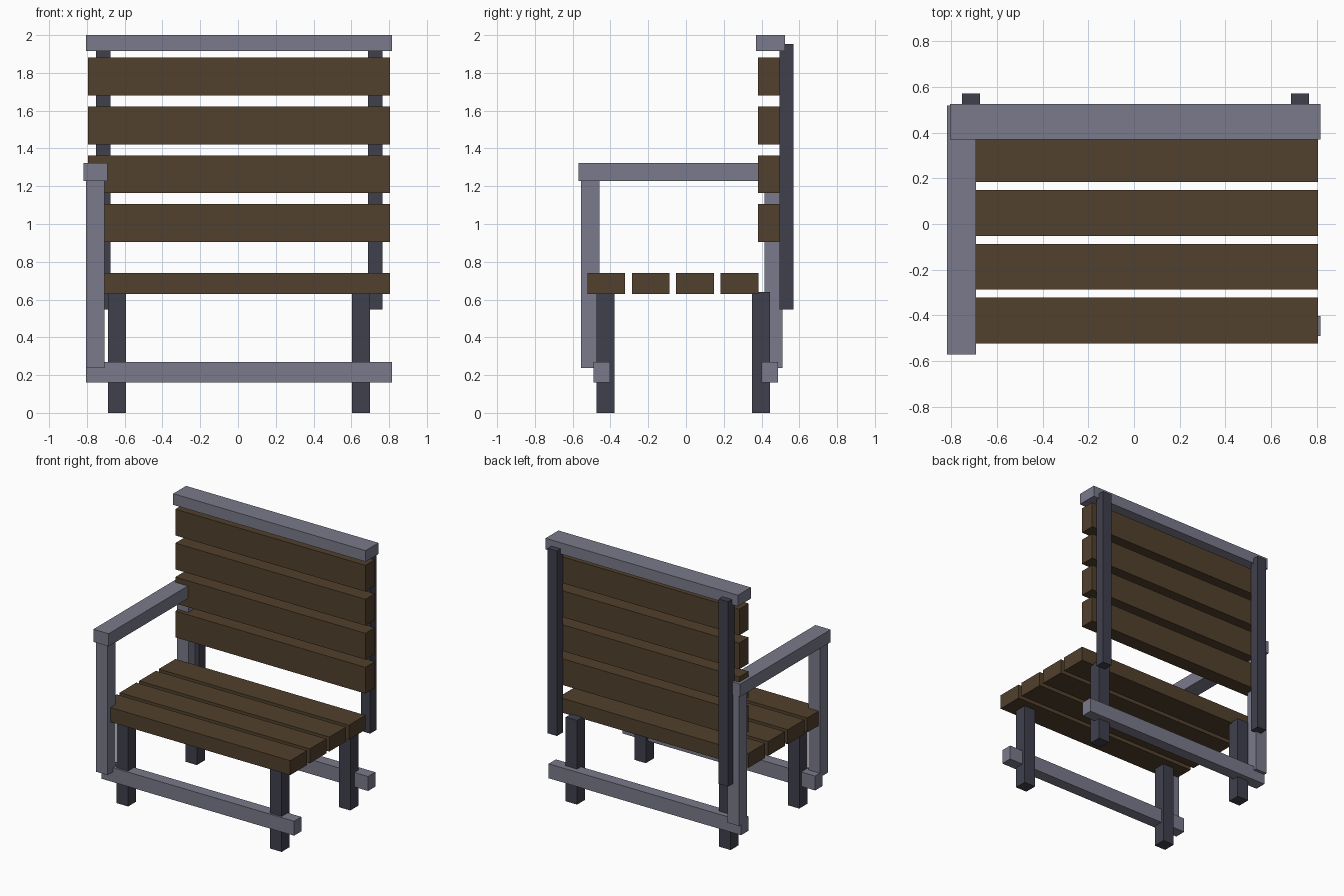
import bpy
import bmesh
from mathutils import Vector

cube = bpy.data.objects.get("Cube")
if cube:
    bpy.data.objects.remove(cube, do_unlink=True)


def material(name, rgb):
    mat = bpy.data.materials.new(name)
    mat.use_nodes = True
    colour = (*rgb, 1)
    mat.diffuse_color = colour
    for node in mat.node_tree.nodes:
        if node.type == 'BSDF_PRINCIPLED':
            node.inputs["Base Color"].default_value = colour
    return mat


wood = material("brown_wood", (0.084, 0.052, 0.026))
light_metal = material("light_grey_metal", (0.195, 0.195, 0.26))
dark_metal = material("dark_grey_metal", (0.051, 0.051, 0.076))


def beam(name, mat, x, y, z):
    """Box spanning the given (low, high) range on each axis."""
    low, high = (Vector(c) for c in zip(x, y, z))
    bm = bmesh.new()
    bmesh.ops.create_cube(bm, size=1)
    bmesh.ops.scale(bm, vec=high - low, verts=bm.verts)
    bmesh.ops.translate(bm, vec=(low + high) / 2, verts=bm.verts)
    mesh = bpy.data.meshes.new(name)
    bm.to_mesh(mesh)
    bm.free()
    mesh.materials.append(mat)
    obj = bpy.data.objects.new(name, mesh)
    bpy.context.scene.collection.objects.link(obj)


slat_x = (-0.795, 0.805)
rail_x = (-0.805, 0.815)

# Seat planks
for i in range(4):
    y = -0.522 + i * 0.235
    beam(f"seat_slat_{i + 1}", wood, slat_x, (y, y + 0.2), (0.63, 0.74))

# Backrest planks
for i in range(4):
    z = 0.905 + i * 0.2585
    beam(f"back_slat_{i + 1}", wood, slat_x, (0.382, 0.495), (z, z + 0.2))

# Legs and the long stretchers that join them
for end, leg_y, bar_y in (("front", -0.475, -0.49), ("rear", 0.35, 0.4)):
    for side, x in (("right", -0.688), ("left", 0.604)):
        beam(f"{end}_{side}_leg", dark_metal,
             (x, x + 0.096), (leg_y, leg_y + 0.096), (0, 0.64))
    beam(f"{end}_stretcher", light_metal,
         rail_x, (bar_y, bar_y + 0.087), (0.16, 0.27))

# Backrest posts and top rail
for side, x in (("right", -0.753), ("left", 0.687)):
    beam(f"{side}_back_post", dark_metal,
         (x, x + 0.079), (0.495, 0.57), (0.547, 1.954))
beam("top_rail", light_metal, rail_x, (0.37, 0.525), (1.915, 2))

# Single armrest on the right, with its two posts
for end, y in (("front", -0.555), ("rear", 0.415)):
    beam(f"{end}_arm_post", light_metal,
         (-0.805, -0.708), (y, y + 0.096), (0.238, 1.23))
beam("armrest", light_metal, (-0.818, -0.69), (-0.57, 0.518), (1.228, 1.324))
